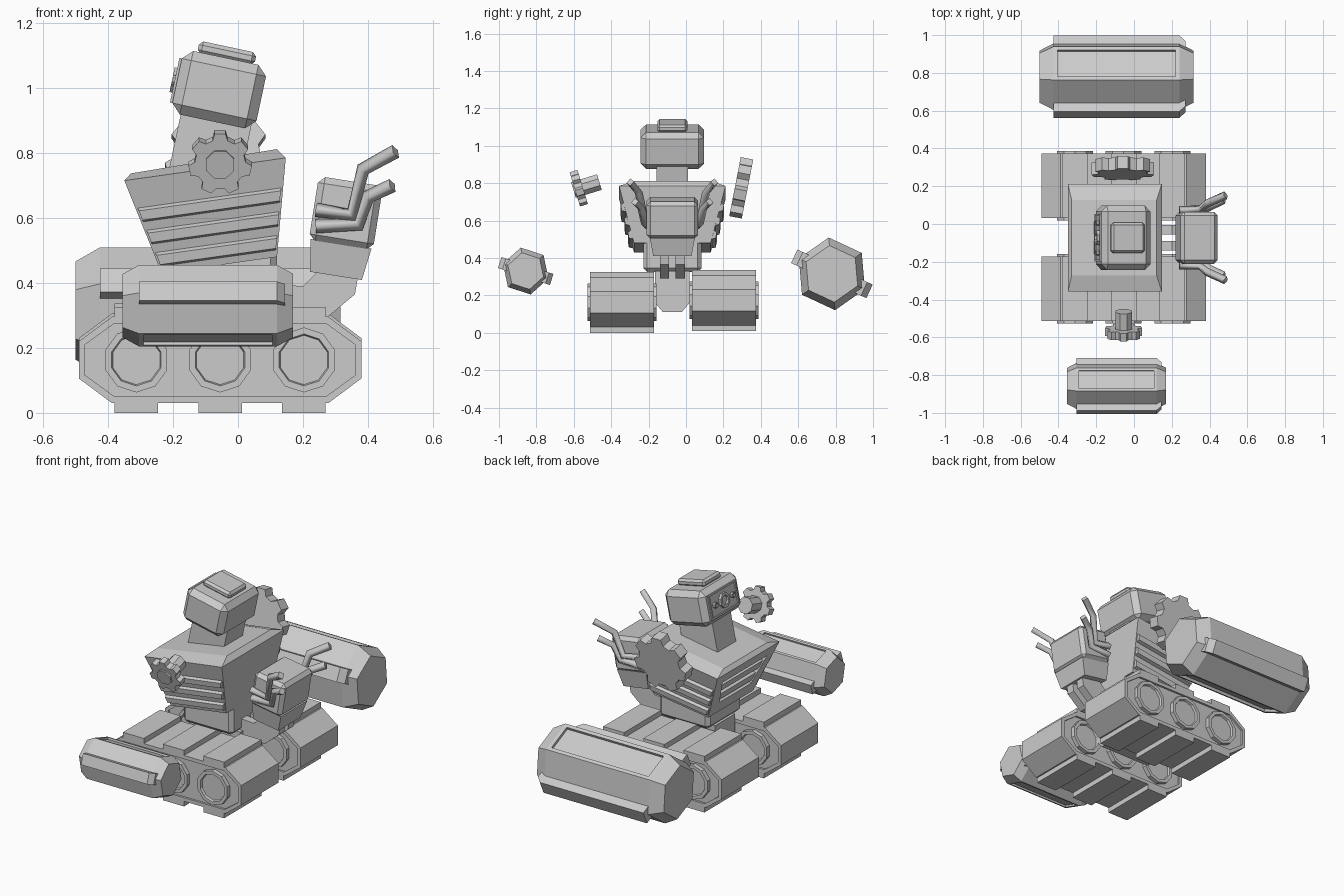
import bpy, bmesh, math
from mathutils import Matrix, Vector

cube = bpy.data.objects.get("Cube")
if cube:
    bpy.data.objects.remove(cube, do_unlink=True)

MID = -0.073  # centre line of the body in y

grey = bpy.data.materials.new("plain_grey")
grey.use_nodes = True
grey.diffuse_color = (0.6, 0.6, 0.6, 1)
grey.node_tree.nodes["Principled BSDF"].inputs["Base Color"].default_value = (0.6, 0.6, 0.6, 1)


def add(name, data, matrix=None):
    obj = bpy.data.objects.new(name, data)
    bpy.context.collection.objects.link(obj)
    data.materials.append(grey)
    if matrix:
        obj.matrix_world = matrix
    return obj


def loft(name, rings, matrix=None, recess=None, inset=0.03, depth=0.015):
    """Skin equal rings, cap both ends and sink the faces chosen by recess."""
    bm = bmesh.new()
    rows = [[bm.verts.new(p) for p in ring] for ring in rings]
    for a, b in zip(rows, rows[1:]):
        for i in range(len(a)):
            j = (i + 1) % len(a)
            bm.faces.new((a[i], a[j], b[j], b[i]))
    bm.faces.new(rows[0])
    bm.faces.new(rows[-1])
    bmesh.ops.recalc_face_normals(bm, faces=bm.faces)
    bm.normal_update()
    if recess:
        for face in [f for f in bm.faces if recess(f)]:
            n = face.normal.copy()
            bmesh.ops.inset_region(bm, faces=[face], thickness=inset)
            rim = bmesh.ops.extrude_discrete_faces(bm, faces=[face])["faces"]
            bmesh.ops.translate(bm, vec=-n * depth, verts=list(rim[0].verts))
    mesh = bpy.data.meshes.new(name)
    bm.to_mesh(mesh)
    bm.free()
    return add(name, mesh, matrix)


def box(name, size, place, bottom=1.0, bevel=0.0, **kw):
    x, y, z = (s / 2 for s in size)
    ring = lambda k, h: [(-x * k, -y * k, h), (x * k, -y * k, h), (x * k, y * k, h), (-x * k, y * k, h)]
    obj = loft(name, [ring(bottom, -z), ring(1, z)], place, **kw)
    if bevel:
        mod = obj.modifiers.new("edge", "BEVEL")
        mod.width, mod.segments = bevel, 1
    return obj


def circle(r, n, phase=0):
    return [(r * math.cos(phase + math.tau * i / n), r * math.sin(phase + math.tau * i / n)) for i in range(n)]


def prism(name, pts, y0, y1, **kw):
    """Extrude an x-z outline along y."""
    return loft(name, [[(x, y, z) for x, z in pts] for y in (y0, y1)], **kw)


def tilt(x, y, z, degrees):
    return Matrix.Translation((x, y, z)) @ Matrix.Rotation(math.radians(degrees), 4, "Y")


# Tracks with pads and ringed wheels
quarters = [(1, 1), (-1, 1), (-1, -1), (1, -1)]
TX, TZ = -0.055, 0.163
for label, y0, y1, lift in (("right", -0.513, -0.171, 0), ("left", 0.032, 0.374, 0.01)):
    cz = TZ + lift
    outline = []
    for sx, sz in quarters:
        pair = [(TX + sx * 0.435, cz + sz * 0.057), (TX + sx * 0.333, cz + sz * 0.133)]
        outline += pair if sx == sz else pair[::-1]
    prism("track_" + label, outline, y0, y1, recess=lambda f: abs(f.normal.y) > 0.9, inset=0.022, depth=0.012)
    for k in (-1, 0, 1):
        x = TX + k * 0.258
        for sz in (-1, 1):
            pad = Matrix.Translation((x, (y0 + y1) / 2, cz + sz * 0.142))
            box("track_pad_" + label, (0.134, y1 - y0, 0.042), pad)
        for y, side in ((y0, -1), (y1, 1)):
            rim = [[(x + a, y + side * d, cz + b) for a, b in circle(r, 10, 0.314)]
                   for r, d in ((0.1, -0.03), (0.1, 0.013), (0.08, 0.013), (0.076, 0.0))]
            loft("wheel_" + label, rim)

# Hull between the tracks, pelvis and rear struts
hull = [(MID - 0.092, 0.33), (MID - 0.092, 0.16), (MID - 0.05, 0.11),
        (MID + 0.05, 0.11), (MID + 0.092, 0.16), (MID + 0.092, 0.33)]
loft("hull", [[(x, y, z) for y, z in hull] for x in (-0.2, 0.13)])
box("pelvis", (0.32, 0.31, 0.18), Matrix.Translation((-0.04, MID, 0.415)), bevel=0.02)
strut = [(0.05, 0.3), (0.27, 0.29), (0.36, 0.365), (0.373, 0.44), (0.25, 0.44), (0.2, 0.39), (0.05, 0.4)]
for s in (-1, 1):
    y = MID + s * 0.042
    prism("rear_strut", strut, y - 0.025, y + 0.025)


# Torso: tapered shell leaning forward, with ribs on both sides
def level(t, hw, trim=0.0):
    left = Vector((-0.35, 0, 0.715)).lerp(Vector((-0.235, 0, 0.43)), t)
    right = Vector((0.147, 0, 0.785)).lerp(Vector((0.12, 0, 0.48)), t)
    a, b = left.lerp(right, trim), right.lerp(left, trim)
    return [(p.x, MID + s * hw, p.z) for p, s in ((a, -1), (b, -1), (b, 1), (a, 1))]


cap = [(p, MID + s * 0.2, z) for p, z, s in
       ((-0.33, 0.737, -1), (0.12, 0.812, -1), (0.12, 0.812, 1), (-0.33, 0.737, 1))]
loft("torso", [cap, level(0, 0.285), level(1, 0.205)],
     recess=lambda f: f.normal.x < -0.8 and f.calc_area() > 0.08, inset=0.1, depth=0.025)
for t in (0.3, 0.54, 0.78):
    loft("torso_rib", [level(t, 0.287 - 0.08 * t, 0.015), level(t + 0.03, 0.3 - 0.08 * t, 0.015),
                       level(t + 0.13, 0.295 - 0.08 * t, 0.015), level(t + 0.15, 0.27 - 0.08 * t, 0.015)])

# Neck and head, the face looking along -x
box("neck", (0.22, 0.17, 0.26), tilt(-0.085, MID, 0.82, 12))
head = tilt(-0.058, MID, 0.995, 12)
box("head", (0.265, 0.34, 0.2), head, bevel=0.03)
box("head_plate", (0.18, 0.16, 0.04), head @ Matrix.Translation((0, 0, 0.115)), bevel=0.012)
box("face_frame", (0.012, 0.25, 0.14), head @ Matrix.Translation((-0.134, 0, 0)),
    recess=lambda f: f.normal.x < -0.9, inset=0.014, depth=0.008)
for r, y in ((0.042, 0), (0.016, -0.08), (0.016, 0.08)):
    rim = [[(-d, y + a, b) for a, b in circle(q, 8, 0.393)]
           for q, d in ((r, 0.12), (r, 0.148), (r * 0.65, 0.148), (r * 0.6, 0.138))]
    loft("eye", rim, head)

# Backpack with two bent exhaust pipes on each side
pack = tilt(0.325, MID, 0.57, 9)
box("backpack", (0.2, 0.275, 0.2), pack @ Matrix.Translation((0, 0, 0.045)), bevel=0.02)
box("backpack_base", (0.19, 0.24, 0.1), pack @ Matrix.Translation((0, 0, -0.1)), bottom=0.85)
long_pipe = [(0.24, 0.145, 0.625), (0.35, 0.15, 0.61), (0.385, 0.18, 0.75), (0.485, 0.225, 0.805)]
short_pipe = [(0.24, 0.14, 0.575), (0.37, 0.145, 0.58), (0.4, 0.165, 0.665), (0.475, 0.2, 0.7)]
for s in (-1, 1):
    for path in (long_pipe, short_pipe):
        curve = bpy.data.curves.new("exhaust_pipe", "CURVE")
        curve.dimensions = "3D"
        curve.bevel_depth, curve.bevel_resolution = 0.022, 0
        curve.use_fill_caps = True
        line = curve.splines.new("POLY")
        line.points.add(len(path) - 1)
        for point, (x, y, z) in zip(line.points, path):
            point.co = (x, MID + s * y, z, 1)
        add("exhaust_pipe", curve)


# Shoulder gears
def gear(name, place, r, half):
    pts = []
    for i in range(7):
        mid = math.pi / 2 + math.tau * i / 7
        for da, k in ((-0.3, 0.8), (-0.17, 1), (0.17, 1), (0.3, 0.8)):
            pts.append((r * k * math.cos(mid + da), r * k * math.sin(mid + da)))
    loft(name, [[(x, y, z) for x, y in pts] for z in (-half, half)], place)


def facing(x, y, z, degrees):
    return Matrix.Translation((x, y, z)) @ Matrix.Rotation(math.radians(90 + degrees), 4, "X")


right_hub = facing(-0.055, -0.573, 0.772, 17)
gear("right_gear", right_hub, 0.098, 0.022)
loft("right_gear_shaft", [[(x, y, z) for x, y in circle(0.047, 8, 0.393)] for z in (-0.115, 0.03)], right_hub)
gear("left_gear", facing(-0.06, 0.295, 0.773, -11), 0.165, 0.034)


# Hexagonal arm pods with sunk panels and side rails
def pod(name, y, z, r, end_r, xs, turn, rail_out, rail_w):
    spin = Matrix.Translation((0, y, z)) @ Matrix.Rotation(math.radians(turn), 4, "X")
    rings = [[(x, a, b) for a, b in circle(q, 6, math.pi / 2)]
             for x, q in zip(xs, (end_r, r, r, end_r))]
    loft(name, rings, spin, inset=r * 0.15, depth=r * 0.08,
         recess=lambda f: f.normal.y * f.normal.z > 0.2 and abs(f.normal.x) < 0.05)
    for s in (-1, 1):
        x0, x1, c = xs[1], xs[2], rail_w * 0.4
        # rails sit on the two opposite side corners
        rail = Matrix.Rotation(math.radians(60 if s > 0 else 240), 4, "X")
        shape = [(x0, r * 0.75), (x1 + c, r * 0.75), (x1 + c, rail_out - c), (x1, rail_out), (x0, rail_out)]
        loft(name + "_rail", [[(x, w, h) for x, h in shape] for w in (-rail_w / 2, rail_w / 2)], spin @ rail)


pod("left_pod", 0.78, 0.315, 0.195, 0.152, (-0.5, -0.425, 0.24, 0.315), 5, 0.222, 0.08)
pod("right_pod", -0.857, 0.33, 0.128, 0.1, (-0.355, -0.305, 0.12, 0.17), 12, 0.146, 0.062)
